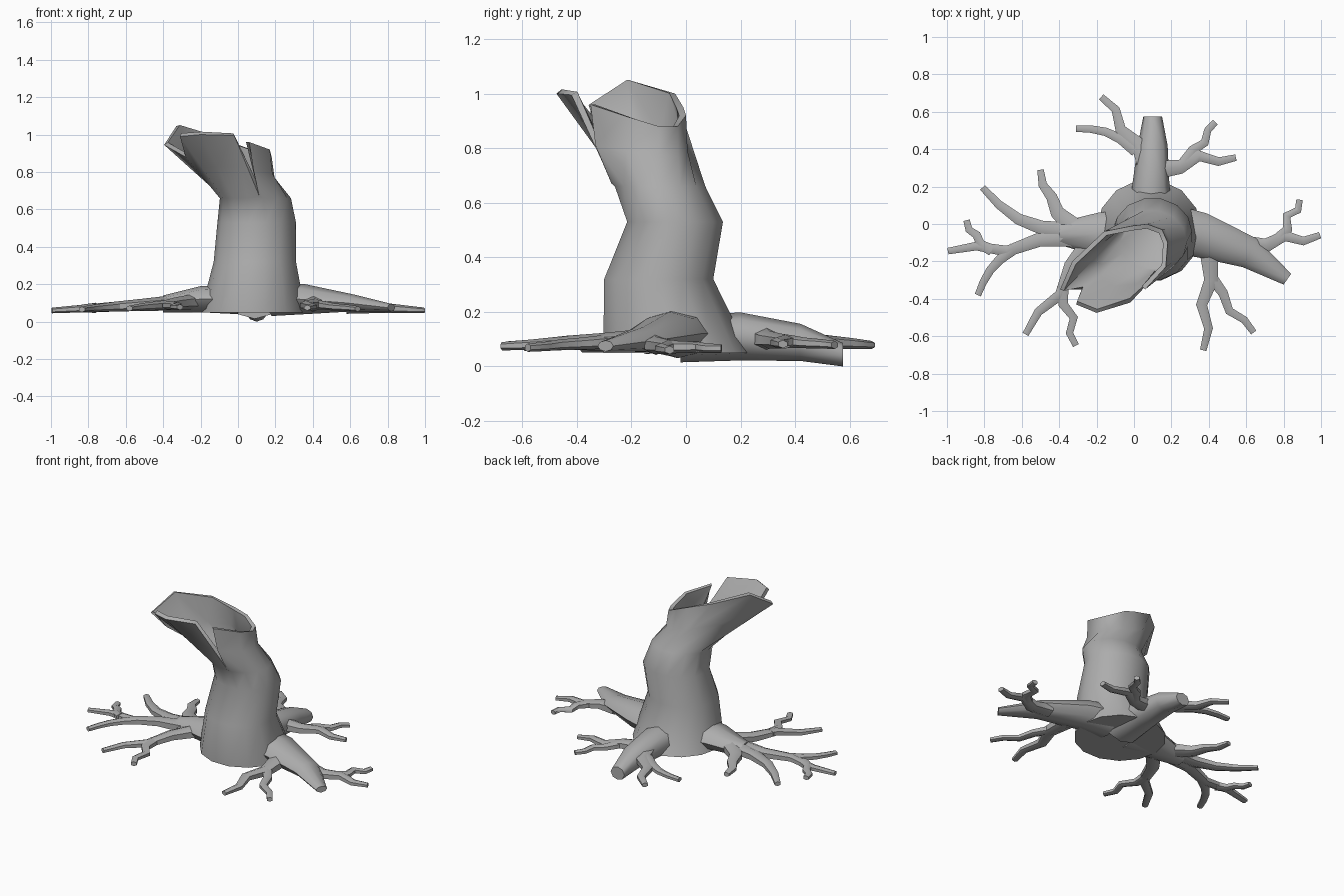
import bpy, bmesh, math
from mathutils import Vector

if "Cube" in bpy.data.objects:
    bpy.data.objects.remove(bpy.data.objects["Cube"])

bark = bpy.data.materials.new("dark_grey")
bark.diffuse_color = (.42, .42, .42, 1)
bark.use_nodes = True
bark.node_tree.nodes["Principled BSDF"].inputs["Base Color"].default_value = bark.diffuse_color


def finish(bm, name):
    bmesh.ops.recalc_face_normals(bm, faces=bm.faces)
    me = bpy.data.meshes.new(name)
    bm.to_mesh(me)
    bm.free()
    me.materials.append(bark)
    ob = bpy.data.objects.new(name, me)
    bpy.context.collection.objects.link(ob)
    bpy.ops.object.select_all(action='DESELECT')
    ob.select_set(True)
    bpy.context.view_layer.objects.active = ob
    bpy.ops.object.shade_smooth_by_angle(angle=math.radians(62))


def bridge(bm, a, b):
    n = len(a)
    for i in range(n):
        bm.faces.new((a[i], a[(i + 1) % n], b[(i + 1) % n], b[i]))


def tube(name, path, sides=6):
    """Tapered tube; path = (x, y, z, half width, half height)."""
    bm = bmesh.new()
    pts = [Vector(p[:3]) for p in path]
    rings = []
    for i, p in enumerate(path):
        d = pts[min(i + 1, len(pts) - 1)] - pts[max(i - 1, 0)]
        side = Vector((d.y, -d.x, 0)).normalized()
        angles = [2 * math.pi * k / sides + math.pi / 2 for k in range(sides)]
        rings.append([bm.verts.new(pts[i] + side * p[3] * math.cos(t)
                                   + Vector((0, 0, p[4] * math.sin(t)))) for t in angles])
    for a, b in zip(rings, rings[1:]):
        bridge(bm, a, b)
    bm.faces.new(rings[0])
    bm.faces.new(rings[-1])
    finish(bm, name)


def rootlet(name, x0, y0, x1, y1, bow, kink=-.02):
    """Crooked tapering root: bowed to its left by bow, with a zigzag."""
    a, b = Vector((x0, y0)), Vector((x1, y1))
    d = (b - a).normalized()
    left = Vector((-d.y, d.x))
    r0 = .036 if "fork" in name else .058
    path = []
    for t, s in zip((0, .3, .55, .78, 1), (0, 1, -1, 1, 0)):
        p = a.lerp(b, t) + left * (bow * math.sin(math.pi * t) + kink * s)
        r = r0 + (.02 - r0) * t ** .8
        path.append((p.x, p.y, .122 - .062 * p.length, r, r * .75))
    tube(name, path)


# Hollow trunk: stacked ellipses ending in a torn rim
rim = [(.18, -.10, .88), (.15, -.03, .88), (.07, 0, .92), (-.01, -.01, .95), (-.16, -.04, 1),
       (-.33, -.2, 1.045), (-.395, -.35, .945), (-.28, -.35, .88), (-.31, -.43, .99),
       (-.2, -.475, 1), (-.02, -.42, .995), (.11, -.275, .68), (.06, -.35, .96), (.17, -.23, .92)]
levels = [(.05, .08, -.035, .28, .275), (.32, .09, -.10, .22, .205),
          (.53, .10, -.04, .21, .18), (.66, .093, -.095, .19, .17)]
bm = bmesh.new()
angles = [2 * math.pi * i / len(rim) for i in range(len(rim))]
rings = [[bm.verts.new((cx + rx * math.cos(a), cy + ry * math.sin(a), z)) for a in angles]
         for z, cx, cy, rx, ry in levels]
mid = []
for v, r in zip(rings[-1], rim):
    p = v.co.lerp(Vector(r), .85 if r[0] > -.015 else .5)
    p.z = (v.co.z + r[2]) / 2
    mid.append(bm.verts.new(p))
rings += [mid, [bm.verts.new(r) for r in rim]]
for a, b in zip(rings, rings[1:]):
    bridge(bm, a, b)
bm.faces.new(rings[0][::-1])
bm.normal_update()
# Inner wall and floor of the hollow
inner = [[bm.verts.new(v.co - v.normal * .025) for v in ring] for ring in rings[:2:-1]]
bridge(bm, rings[-1], inner[0])
for a, b in zip(inner, inner[1:]):
    bridge(bm, a, b)
bm.faces.new(inner[-1])
finish(bm, "trunk")

# Main roots
tube("back_root", [(.09, -.02, .10, .13, .085), (.09, .2, .11, .10, .088),
                   (.1, .42, .088, .08, .068), (.1, .575, .043, .05, .043)], 8)
tube("right_root", [(.18, -.03, .12, .14, .09), (.36, -.06, .12, .12, .08),
                    (.62, -.155, .10, .085, .045), (.82, -.295, .075, .035, .02)], 8)
tube("left_root", [(0, -.07, .12, .15, .08), (-.2, -.055, .12, .115, .07),
                   (-.40, -.05, .095, .06, .045)], 8)

# Rootlets: start, end, bow
rootlet("right_rootlet", .58, -.11, .995, -.06, 0)
rootlet("right_fork", .77, -.08, .885, .13, 0)
rootlet("front_right_rootlet", .40, -.14, .37, -.675, 0, .022)
rootlet("front_right_fork", .41, -.28, .64, -.58, -.02, .014)
rootlet("left_upper_rootlet", -.32, -.04, -.81, .195, .07, 0)
rootlet("left_back_rootlet", -.33, -.01, -.50, .29, .03, .01)
rootlet("left_far_rootlet", -.30, -.07, -.995, -.145, .015)
rootlet("left_far_fork", -.76, -.14, -.895, .02, .02, .01)
rootlet("left_far_side_fork", -.64, -.13, -.835, -.38, -.03, 0)
rootlet("front_left_rootlet", -.22, -.08, -.58, -.59, .01)
rootlet("front_left_fork", -.38, -.33, -.31, -.65, 0, -.02)
rootlet("back_left_rootlet", .07, .30, -.175, .68, -.012)
rootlet("back_left_fork", .01, .39, -.31, .51, -.04, 0)
rootlet("back_right_rootlet", .12, .29, .545, .355, .02)
rootlet("back_right_fork", .27, .33, .435, .545, -.01, .012)
